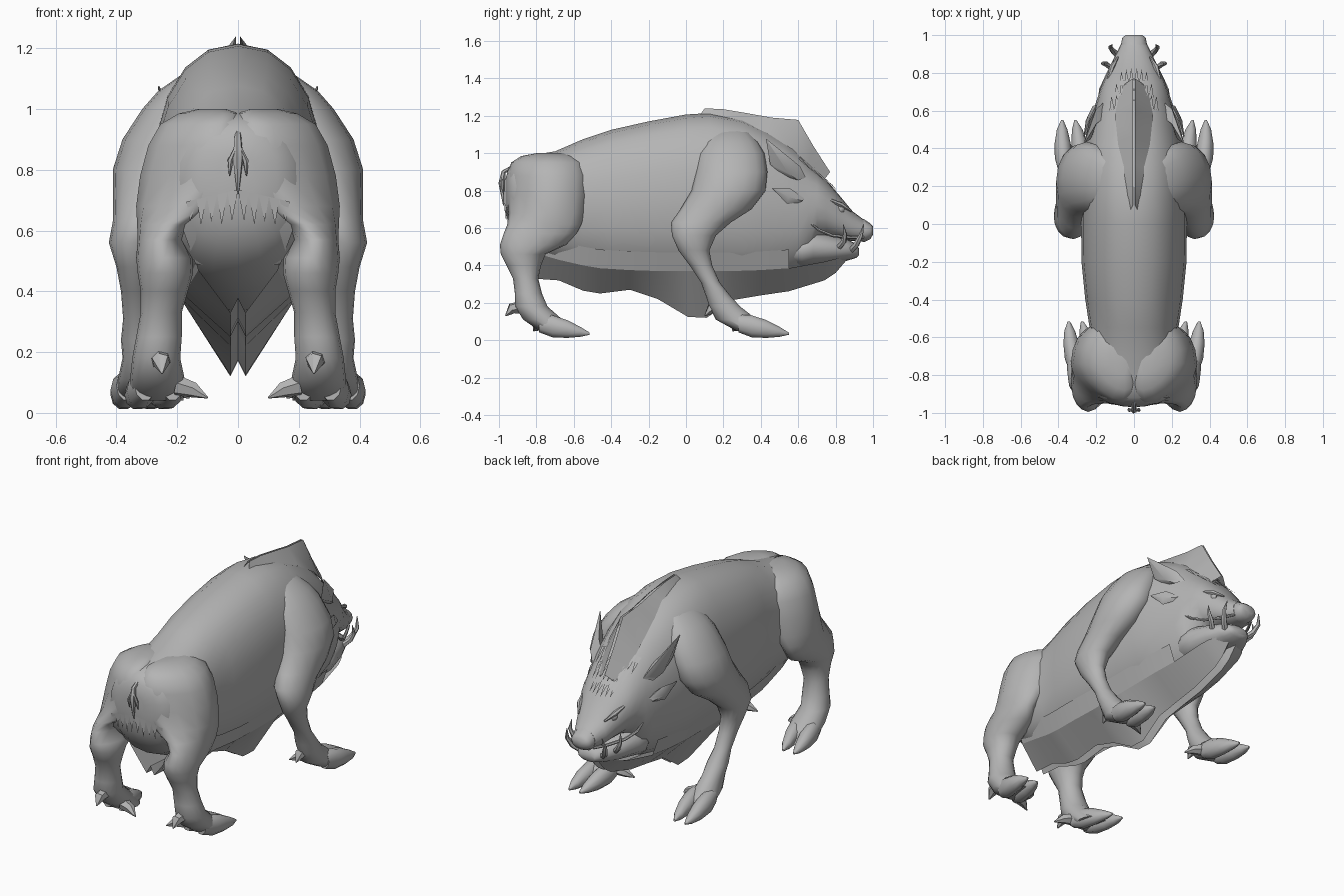
import bpy, bmesh, math
from mathutils import Vector

hide = bpy.data.materials.new("grey_hide")
hide.diffuse_color = (0.46, 0.46, 0.46, 1)


def finish(name, verts, faces, angle=50):
    me = bpy.data.meshes.new(name)
    me.from_pydata([tuple(v) for v in verts], [], faces)
    bm = bmesh.new()
    bm.from_mesh(me)
    bmesh.ops.recalc_face_normals(bm, faces=bm.faces)
    bm.to_mesh(me)
    bm.free()
    me.materials.append(hide)
    ob = bpy.data.objects.new(name, me)
    bpy.context.collection.objects.link(ob)
    bpy.ops.object.select_all(action='DESELECT')
    ob.select_set(True)
    bpy.context.view_layer.objects.active = ob
    bpy.ops.object.shade_smooth_by_angle(angle=math.radians(angle))
    return ob


def loft(name, rings, angle=50):
    """Skin equal-sized rings of points and close both ends."""
    n = len(rings[0])
    verts = [v for r in rings for v in r]
    faces = [(i * n + j, i * n + (j + 1) % n, (i + 1) * n + (j + 1) % n, (i + 1) * n + j)
             for i in range(len(rings) - 1) for j in range(n)]
    faces += [tuple(range(n)), tuple(range(len(verts) - n, len(verts)))]
    return finish(name, verts, faces, angle)


def along_y(name, secs, n=20, power=0.9):
    """Rings standing across y: (y, bottom, top, half width)."""
    def pw(v):
        return math.copysign(abs(v) ** power, v)
    return loft(name, [[Vector((w * pw(math.cos(2 * math.pi * k / n)), y,
                        (zb + zt) / 2 + (zt - zb) / 2 * pw(math.sin(2 * math.pi * k / n))))
                        for k in range(n)] for y, zb, zt, w in secs])


def along_z(name, s, secs, n=16):
    """Level rings: (z, y back, y front, x inner, x outer, inward slant of the back)."""
    rings = []
    for z, y0, y1, x0, x1, slant in secs:
        ring = []
        for k in range(n):
            c, d = math.cos(2 * math.pi * k / n), math.sin(2 * math.pi * k / n)
            x = (x0 + x1) / 2 + (x1 - x0) / 2 * c - slant * max(0, -d) ** 1.5
            ring.append(Vector((s * x, (y0 + y1) / 2 + (y1 - y0) / 2 * d, z)))
        rings.append(ring)
    return loft(name, rings, 60)


def spike(name, pts, radii, n=6):
    """Tapered horn following a path."""
    pts = [Vector(p) for p in pts]
    rings = []
    for i, p in enumerate(pts):
        d = (pts[min(i + 1, len(pts) - 1)] - pts[max(i - 1, 0)]).normalized()
        u = d.orthogonal().normalized() if i == 0 else (u - d * u.dot(d)).normalized()
        v = d.cross(u)
        rings.append([p + radii[i] * (u * math.cos(2 * math.pi * k / n) + v * math.sin(2 * math.pi * k / n))
                      for k in range(n)])
    return loft(name, rings)


def sheet(name, rows, angle=30):
    """Open surface between equal-length rows of points."""
    n = len(rows[0])
    faces = [(i * n + j, i * n + j + 1, (i + 1) * n + j + 1, (i + 1) * n + j)
             for i in range(len(rows) - 1) for j in range(n - 1)]
    return finish(name, [p for r in rows for p in r], faces, angle)


def locks(name, roots, tips):
    """Row of pointed hair tufts hanging from a root line."""
    verts, faces = [], []
    for i, t in enumerate(tips):
        verts += [roots[i], roots[i + 1], t]
        faces.append((3 * i, 3 * i + 1, 3 * i + 2))
    return finish(name, verts, faces, 30)


def on_head(x, y, lift=0.008):
    """Point just above the forehead."""
    t = y - .72
    w, top, mid = .178 - .4 * t, .885 - 1.05 * t, .70 - .4 * t
    return (x, y, mid + (top - mid) * math.sqrt(max(0, 1 - (x / w) ** 2)) + lift)


# Trunk running into the upper head
along_y("body", [
    (-.965, .70, .86, .06), (-.95, .62, .92, .13), (-.92, .55, .96, .19), (-.85, .47, .985, .235),
    (-.7, .40, 1.01, .25), (-.55, .36, 1.075, .235), (-.4, .335, 1.125, .258), (-.2, .32, 1.17, .278),
    (0, .31, 1.207, .28), (.13, .31, 1.215, .28), (.3, .31, 1.185, .28), (.42, .32, 1.13, .26),
    (.52, .34, 1.075, .235), (.6, .365, 1.015, .215), (.655, .40, .955, .198), (.70, .53, .905, .183),
    (.75, .55, .855, .165), (.82, .54, .775, .13), (.89, .53, .69, .10), (.95, .53, .645, .07)])
along_y("snout", [(.92, .53, .66, .075), (.955, .525, .645, .068), (.985, .54, .625, .062),
                  (1.0, .565, .61, .045)], 12)
along_y("lower_jaw", [(.54, .40, .56, .15), (.62, .385, .58, .185), (.68, .395, .59, .174),
                      (.78, .41, .56, .142), (.86, .425, .54, .105), (.91, .44, .515, .07), (.925, .455, .49, .05)], 16)

# Low ridge of hair along the spine and tent of hair over the neck
sheet("spine_ridge", [[(s, y, z) for y, z in ((-.4, 1.12), (-.2, 1.168), (0, 1.203), (.14, 1.21))]
                      for s in (-.012, .012)])
crest = [(.1, 1.24), (.2, 1.235), (.32, 1.215), (.46, 1.19), (.6, 1.178), (.68, 1.04), (.77, .90)]
foot_w = [.02, .045, .065, .085, .10, .09, .05]
foot_z = [1.20, 1.19, 1.165, 1.11, 1.02, .94, .86]

for s in (-1, 1):
    sheet("mane", [[(s * .006, y, z) for y, z in crest],
                   [(s * w, y - .03, z) for (y, _), w, z in zip(crest, foot_w, foot_z)]])
    # Forehead tufts lying in three rows
    for row, y in enumerate((.64, .70, .755)):
        xs = [.026 * i for i in range(6 - row)]
        locks("brow_tufts", [on_head(s * x, y - .3 * x) for x in xs],
              [on_head(s * (x + .015), y + .07 - .3 * x, .018) for x in xs[:-1]])

    # Cupped ears and the cheek tufts under them
    loft("ear", [[Vector((s * x, y, z)) for x, y, z in r] for r in (
        [(.165, .64, .87), (.205, .60, .855), (.20, .52, .88), (.16, .56, .92)],
        [(.20, .61, .93), (.235, .55, .89), (.228, .45, .94), (.20, .53, .97)],
        [(.262, .432, 1.075), (.264, .430, 1.073), (.262, .428, 1.075), (.26, .430, 1.077)])])
    loft("cheek_tuft", [[Vector((s * x, y, z)) for x, y, z in r] for r in (
        [(.20, .63, .76), (.218, .625, .745), (.215, .60, .735), (.195, .61, .77)],
        [(.235, .56, .81), (.255, .55, .765), (.24, .54, .73), (.215, .54, .79)],
        [(.265, .465, .815), (.267, .463, .813), (.265, .461, .812), (.263, .463, .815)])])

    # Eyes and brow ridges
    spike("eye", [(s * .105, .825, .70), (s * .116, .83, .70), (s * .124, .832, .70)], [.02, .02, .008], 8)
    spike("brow_ridge", [(s * .135, .77, .75), (s * .117, .83, .725), (s * .085, .885, .69)],
          [.008, .014, .005])

    # Tusks, teeth and lip
    spike("lower_tusk", [(s * .07, .88, .48), (s * .105, .91, .51), (s * .125, .935, .56), (s * .115, .95, .62)],
          [.018, .017, .012, .002])
    spike("rear_tusk", [(s * .115, .82, .50), (s * .145, .845, .53), (s * .165, .85, .57), (s * .16, .84, .62)],
          [.016, .015, .010, .002])
    spike("upper_lip", [(s * .185, .66, .63), (s * .178, .71, .59), (s * .145, .78, .56), (s * .10, .87, .55),
                        (s * .06, .95, .55)], [.004, .008, .009, .009, .007])
    spike("nostril", [(s * .026, .975, .60), (s * .028, .997, .595)], [.014, .010], 8)

    # Legs
    along_z("front_leg", s, [
        (1.135, .2, .30, .08, .13, 0), (1.11, .13, .34, .07, .19, 0), (1.06, .09, .385, .07, .262, 0),
        (1.0, .065, .42, .08, .315, 0), (.9, .05, .435, .12, .38, 0), (.8, .03, .425, .15, .412, 0),
        (.7, -.03, .35, .2, .412, 0), (.63, -.08, .24, .23, .412, 0), (.56, -.075, .16, .26, .425, 0),
        (.48, -.04, .125, .28, .40, 0), (.4, .02, .14, .285, .385, 0), (.31, .08, .18, .285, .378, 0),
        (.24, .105, .235, .27, .385, 0), (.18, .125, .29, .27, .38, 0), (.11, .16, .38, .26, .395, 0),
        (.05, .27, .42, .26, .40, 0)])
    along_z("hind_leg", s, [
        (1.0, -.80, -.64, .04, .13, .02), (.985, -.88, -.59, 0, .195, .05), (.95, -.935, -.545, 0, .255, .07),
        (.88, -.955, -.525, 0, .295, .09), (.78, -.955, -.525, .02, .322, .09), (.68, -.95, -.54, .07, .335, .06),
        (.62, -.955, -.56, .15, .332, .02), (.57, -.975, -.585, .18, .33, 0), (.51, -.995, -.64, .15, .335, 0),
        (.46, -.99, -.75, .148, .33, 0), (.4, -.96, -.775, .165, .32, 0), (.33, -.925, -.79, .185, .32, 0),
        (.25, -.915, -.77, .185, .335, 0), (.18, -.915, -.74, .19, .348, 0), (.11, -.87, -.66, .175, .355, 0),
        (.04, -.77, -.6, .18, .35, 0)])

    # Cloven toes, dewclaw and inner spur
    for leg, y, xc, turn in (("front", .55, .32, .025), ("hind", -.515, .26, .05)):
        for side in (-1, 1):
            loft(leg + "_toe", [[Vector((s * (xc + turn * (1 + dy / .27) + side * (o + w * math.cos(math.pi * k / 5))),
                                         y + dy, zc + h * math.sin(math.pi * k / 5))) for k in range(10)]
                                for dy, o, w, zc, h in ((-.27, .045, .035, .09, .05), (-.2, .045, .048, .075, .062),
                                                        (-.12, .044, .042, .06, .05), (-.05, .04, .028, .045, .028),
                                                        (0, .035, .006, .035, .006))])
        spike(leg + "_dewclaw", [(s * (xc - .005), y - .37, .175), (s * (xc - .007), y - .415, .17),
                                 (s * (xc - .01), y - .45, .13)], [.034, .03, .003])
        spike(leg + "_spur", [(s * (xc - .06), y - .27, .09), (s * (xc - .115), y - .28, .075),
                              (s * (xc - .16), y - .30, .05)], [.035, .026, .003])

    # Belly hair continuing the flanks down into a V
    low = [(-.82, .33), (-.68, .32), (-.55, .265), (-.46, .25), (-.3, .27), (-.15, .22), (.01, .125),
           (.11, .12), (.25, .215), (.4, .24), (.55, .262), (.74, .32), (.8, .36), (.86, .43)]
    wide = [.13, .155, .165, .175, .185, .185, .185, .185, .185, .18, .165, .14, .12, .07]
    top_z = [.47, .43, .40, .385, .375, .37, .37, .37, .37, .375, .385, .42, .435, .45]
    sheet("belly_hair", [[(s * w * 1.22, y, z + .10) for (y, _), w, z in zip(low[:11], wide, top_z)],
                         [(s * w, y, z) for (y, _), w, z in zip(low[:11], wide, top_z)]], 60)
    sheet("belly_hair_v", [[(s * w, y, z) for (y, _), w, z in zip(low, wide, top_z)],
                           [(s * .025, y, z) for y, z in low],
                           [(0, y, z + .05) for y, z in low]])

    # Rump hair beneath the tail
    locks("rump_tufts", [(s * .034 * i, -.972 + .005 * i, .735 - .008 * i) for i in range(6)],
          [(s * (.02 + .034 * i), -.965 + .006 * i, .63 - .012 * (i % 2)) for i in range(5)])

# Panel under the rump
sheet("rump_panel", [[(-.15, -.935, .70), (0, -.965, .72), (.15, -.935, .70)],
                     [(-.18, -.91, .60), (0, -.935, .60), (.18, -.91, .60)],
                     [(-.14, -.82, .49), (0, -.84, .47), (.14, -.82, .49)]])

# Tail with split tuft
spike("tail", [(0, -.94, .92), (0, -.975, .90), (0, -.985, .84), (0, -.975, .72)], [.01, .012, .018, .003])
for s in (-1, 1):
    spike("tail_tuft", [(s * .008, -.985, .87), (s * .025, -.985, .83), (s * .028, -.975, .78)],
          [.006, .01, .002])
